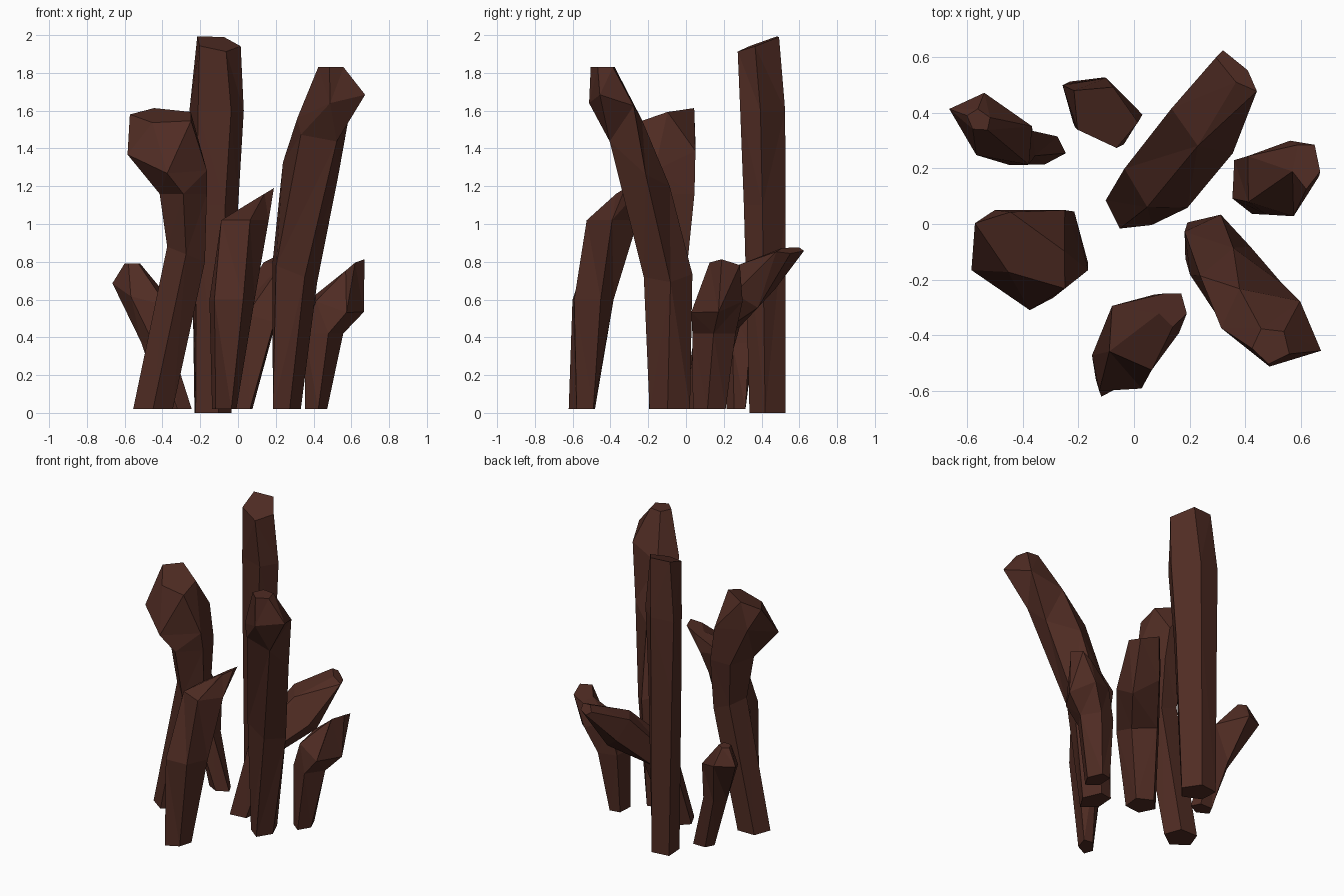
import bpy
import bmesh
from math import cos, sin, radians
from mathutils import Vector

default_cube = bpy.data.objects.get("Cube")
if default_cube:
    bpy.data.objects.remove(default_cube, do_unlink=True)

# One dark brown for every shard
brown = bpy.data.materials.new("dark_brown")
brown.use_nodes = True
colour = (0.08, 0.025, 0.017, 1)
brown.diffuse_color = colour
shader = brown.node_tree.nodes["Principled BSDF"]
shader.inputs["Base Color"].default_value = colour
shader.inputs["Roughness"].default_value = 0.9

# Irregular five-cornered cross-section, scaled and turned for each ring
PROFILE = [(0, -1), (1, -.2), (.6, 1), (-.6, 1), (-1, -.2)]


def ring(centre, half, turn=0, slope=(0, 0)):
    """Corners of one cross-section; slope tilts its plane along x and y."""
    angle = radians(turn)
    corners = []
    for px, py in PROFILE:
        u, v = px * half[0], py * half[1]
        dx = u * cos(angle) - v * sin(angle)
        dy = u * sin(angle) + v * cos(angle)
        rise = slope[0] * dx + slope[1] * dy
        corners.append(Vector(centre) + Vector((dx, dy, rise)))
    return corners


def shard(name, *rings):
    """Loft the rings into one closed, faceted shard."""
    bm = bmesh.new()
    loops = [[bm.verts.new(corner) for corner in corners] for corners in rings]
    count = len(PROFILE)
    for lower, upper in zip(loops, loops[1:]):
        for i in range(count):
            j = (i + 1) % count
            bm.faces.new((lower[i], lower[j], upper[j], upper[i]))
    bm.faces.new(list(reversed(loops[0])))
    bm.faces.new(loops[-1])
    bmesh.ops.triangulate(bm, faces=bm.faces[:])
    bmesh.ops.recalc_face_normals(bm, faces=bm.faces[:])
    mesh = bpy.data.meshes.new(name)
    bm.to_mesh(mesh)
    bm.free()
    mesh.materials.append(brown)
    shard_object = bpy.data.objects.new(name, mesh)
    bpy.context.collection.objects.link(shard_object)
    return shard_object


# Tallest shard, nearly upright at the back
shard("tall_back_shard",
      ring(centre=(-.15, .445, 0), half=(.09, .105), turn=230),
      ring(centre=(-.14, .43, 1.1), half=(.1, .13), turn=235),
      ring(centre=(-.13, .42, 1.6), half=(.105, .15), turn=238),
      ring(centre=(-.12, .4, 1.96), half=(.1, .125), turn=230, slope=(-.05, .35)))

# Leaning shard on the front left, widening to a slanted head
shard("leaning_left_shard",
      ring(centre=(.255, -.09, .02), half=(.075, .105), turn=10),
      ring(centre=(.3, -.11, .74), half=(.12, .125), turn=25, slope=(-.4, 0)),
      ring(centre=(.41, -.27, 1.35), half=(.13, .175), turn=40, slope=(-.3, -.9)),
      ring(centre=(.51, -.38, 1.62), half=(.13, .18), turn=65, slope=(.3, -.2)),
      ring(centre=(.5, -.44, 1.83), half=(.065, .065), turn=65))

# Club-shaped shard on the right: narrow waist, wide head
shard("club_right_shard",
      ring(centre=(-.45, -.1, .02), half=(.105, .095)),
      ring(centre=(-.275, -.1, .84), half=(.1, .11), slope=(-.4, 0)),
      ring(centre=(-.29, -.11, 1.16), half=(.125, .155)),
      ring(centre=(-.375, -.13, 1.34), half=(.21, .18), slope=(-.2, .4)),
      ring(centre=(-.4, -.1, 1.57), half=(.2, .09), turn=-36, slope=(.15, .35)))

# Front shard with a slanted, chisel-like tip
shard("front_shard",
      ring(centre=(-.07, -.55, .02), half=(.085, .045), turn=50),
      ring(centre=(-.03, -.51, .6), half=(.13, .1), turn=35),
      ring(centre=(.03, -.4, 1.02), half=(.13, .13), turn=15),
      ring(centre=(.14, -.31, 1.16), half=(.05, .06), slope=(.6, 0)))

# Bent shard in the middle, its upper arm reaching back and left
shard("bent_centre_shard",
      ring(centre=(0, .06, .02), half=(.09, .09), turn=45),
      ring(centre=(.1, .15, .48), half=(.1, .13), turn=45, slope=(-.3, -.3)),
      ring(centre=(.26, .35, .68), half=(.07, .135), turn=45, slope=(-1.4, -.9)),
      ring(centre=(.375, .545, .86), half=(.03, .095), turn=45, slope=(-.4, -.3)))

# Short shard on the left, swelling below its tip
shard("short_left_shard",
      ring(centre=(.41, .12, .02), half=(.06, .085), turn=10),
      ring(centre=(.45, .14, .42), half=(.105, .11), turn=15),
      ring(centre=(.53, .15, .57), half=(.135, .13), turn=20, slope=(-.3, .2)),
      ring(centre=(.62, .205, .78), half=(.05, .08), slope=(.6, -.2)))

# Short shard at the back right, leaning outward
shard("short_right_shard",
      ring(centre=(-.32, .265, .02), half=(.075, .05)),
      ring(centre=(-.43, .28, .37), half=(.08, .07), turn=-15),
      ring(centre=(-.51, .33, .63), half=(.175, .1), turn=-35, slope=(-.2, .3)),
      ring(centre=(-.56, .37, .79), half=(.045, .035), turn=-35))
